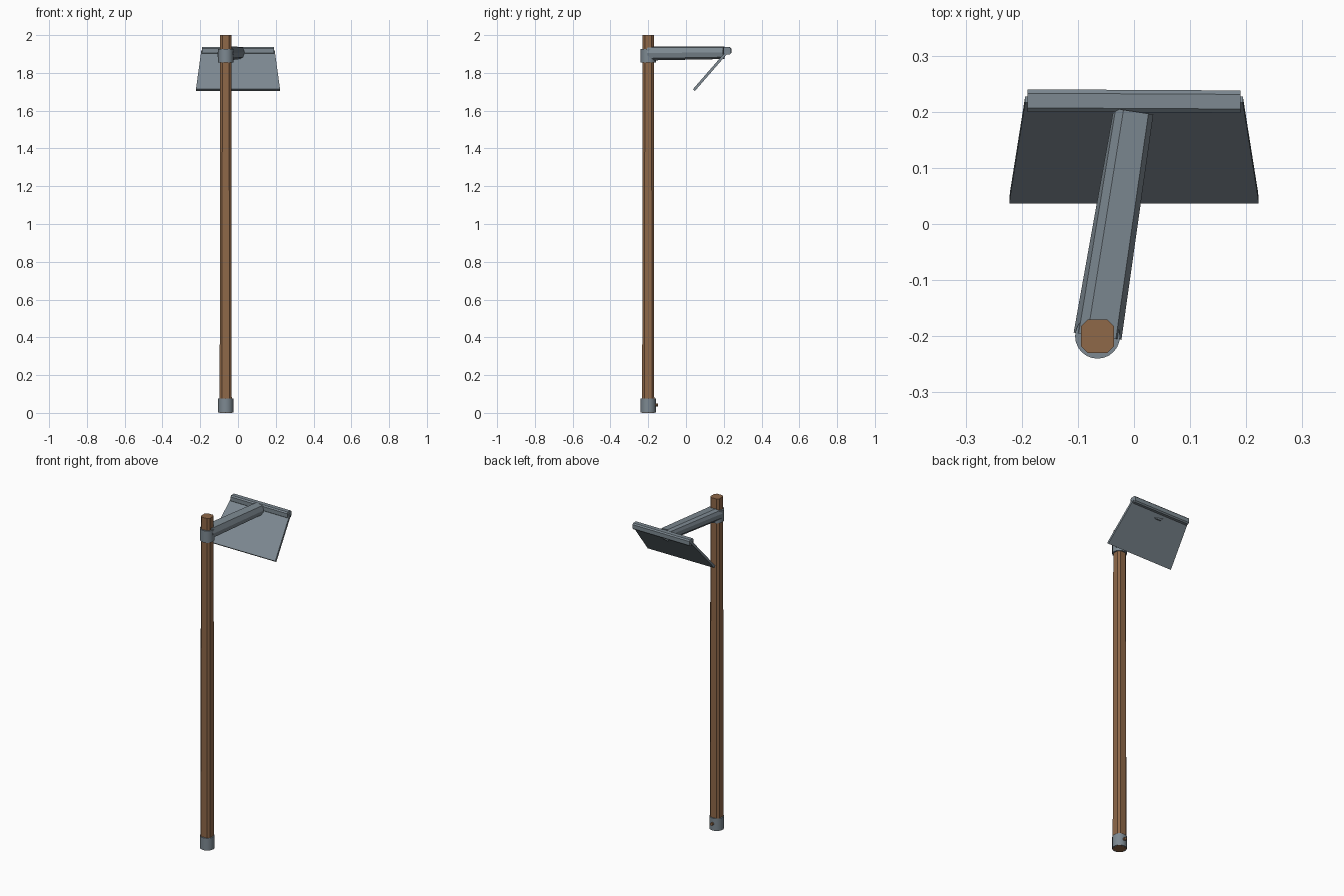
import bpy, bmesh, math
from mathutils import Vector

if "Cube" in bpy.data.objects:
    bpy.data.objects.remove(bpy.data.objects["Cube"])


def material(name, colour):
    m = bpy.data.materials.new(name)
    m.diffuse_color = (*colour, 1)
    m.use_nodes = True
    m.node_tree.nodes["Principled BSDF"].inputs["Base Color"].default_value = m.diffuse_color
    return m


STEEL = material("grey steel", (0.205, 0.25, 0.285))
WOOD = material("brown wood", (0.275, 0.138, 0.066))
PX, PY = -0.065, -0.2  # pole axis


def loft(name, rings, mat, smooth=False):
    """Skin a list of equal-length point rings and cap both ends."""
    bm = bmesh.new()
    rows = [[bm.verts.new(p) for p in ring] for ring in rings]
    n = len(rows[0])
    for a, b in zip(rows, rows[1:]):
        for i in range(n):
            j = (i + 1) % n
            bm.faces.new((a[i], a[j], b[j], b[i]))
    bm.faces.new(rows[0][::-1])
    bm.faces.new(rows[-1])
    bmesh.ops.recalc_face_normals(bm, faces=bm.faces)
    me = bpy.data.meshes.new(name)
    bm.to_mesh(me)
    bm.free()
    me.materials.append(mat)
    ob = bpy.data.objects.new(name, me)
    bpy.context.collection.objects.link(ob)
    if smooth:
        bpy.ops.object.select_all(action='DESELECT')
        ob.select_set(True)
        bpy.context.view_layer.objects.active = ob
        bpy.ops.object.shade_smooth_by_angle(angle=math.radians(35))
    return ob


def chamfered(hx, hy, c):
    """Rectangle outline with cut corners."""
    return [(hx, -hy + c), (hx, hy - c), (hx - c, hy), (-hx + c, hy),
            (-hx, hy - c), (-hx, -hy + c), (-hx + c, -hy), (hx - c, -hy)]


def circle(r, n):
    return [(r * math.cos(2 * math.pi * i / n), r * math.sin(2 * math.pi * i / n))
            for i in range(n)]


# Wooden pole, slightly slimmer towards the top
loft("pole", [[(PX + u, PY + v, z) for u, v in chamfered(h, h, 0.012)]
              for z, h in ((0, 0.032), (0.95, 0.031), (2, 0.0295))], WOOD)

# Steel collars around the pole
for name, z0, z1 in (("foot_collar", 0.001, 0.075), ("arm_collar", 1.856, 1.927)):
    loft(name, [[(PX + u, PY + v, z) for u, v in circle(0.04, 24)]
                for z in (z0, z1)], STEEL, True)

# Wooden peg through the foot collar
loft("peg", [[(PX + u, y, 0.042 + v) for u, v in circle(0.009, 8)]
             for y in (-0.2, -0.149)], WOOD)

# Faceted arm reaching back to the blade
start, end = Vector((PX, PY, 0)), Vector((-0.003, 0.201, 0))
side = Vector((0.99, -0.15, 0))
outline = [(-0.018, 1.94), (0.033, 1.935), (0.043, 1.905), (0.036, 1.877),
           (0.018, 1.866), (-0.022, 1.866), (-0.043, 1.885), (-0.043, 1.91),
           (-0.034, 1.929)]
tip = [(max(u, -0.038) * 0.88, 1.94 + (z - 1.94) * 0.9) for u, z in outline]
loft("arm", [[p + side * u + Vector((0, 0, z)) for u, z in ring]
             for p, ring in ((start, outline), (end, tip))], STEEL)

# Flared blade slanting down towards the pole
normal = Vector((0, -0.755, 0.656)) * 0.007
blade = [Vector(p) for p in ((-0.222, 0.042, 1.709), (0.222, 0.042, 1.709),
                             (0.221, 0.052, 1.7205), (0.194, 0.222, 1.916),
                             (-0.194, 0.222, 1.916), (-0.221, 0.052, 1.7205))]
loft("blade", [[p - normal for p in blade], [p + normal for p in blade]], STEEL)

# Chamfered bar along the blade's top edge
loft("top_bar", [[(x, yc + u, 1.917 + v) for u, v in chamfered(0.02, 0.019, 0.007)]
                 for x, yc in ((-0.19, 0.22), (0.19, 0.218))], STEEL)
